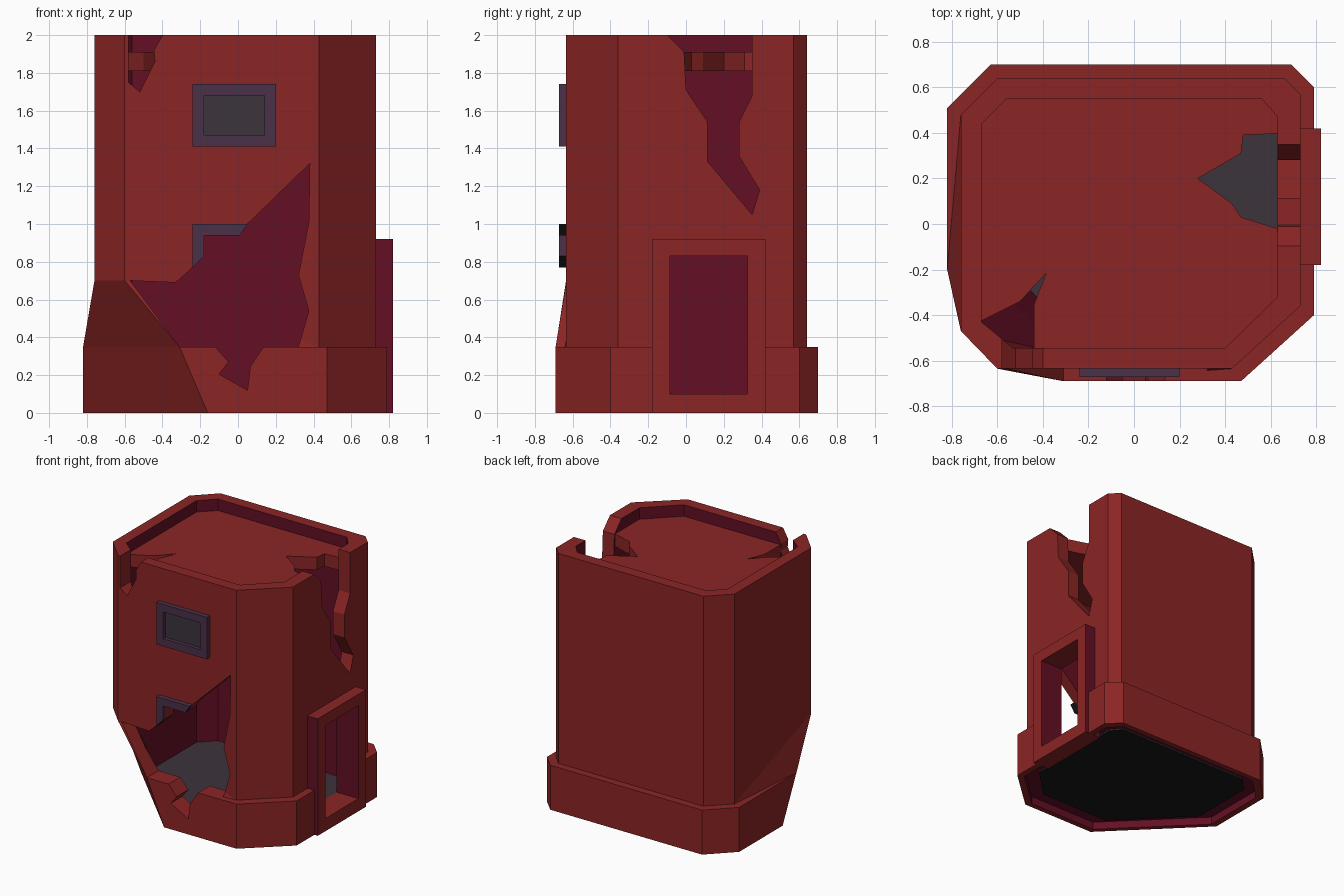
import bpy, bmesh

if "Cube" in bpy.data.objects:
    bpy.data.objects.remove(bpy.data.objects["Cube"])


def material(name, rgb):
    m = bpy.data.materials.new(name)
    m.diffuse_color = (*rgb, 1)
    m.use_nodes = True
    m.node_tree.nodes["Principled BSDF"].inputs["Base Color"].default_value = m.diffuse_color
    return m


RED = material("red_plaster", (.26, .018, .018))
MAROON = material("maroon_interior", (.127, .0048, .0176))
PURPLE = material("purple_frame", (.069, .031, .065))
GREY = material("dark_grey", (.045, .034, .045))
BLACK = material("black", (.009, .0085, .010))


def finish(name, bm, mats):
    bmesh.ops.remove_doubles(bm, verts=bm.verts, dist=1e-5)
    bmesh.ops.recalc_face_normals(bm, faces=bm.faces)
    me = bpy.data.meshes.new(name)
    bm.to_mesh(me)
    bm.free()
    for m in mats:
        me.materials.append(m)
    ob = bpy.data.objects.new(name, me)
    bpy.context.collection.objects.link(ob)
    return ob


def loft(name, rings, mats, slots=None, cyclic=True, split=None):
    """Join rings of 3D points; slots gives the material of each band."""
    bm = bmesh.new()
    vs = [[bm.verts.new(p) for p in r] for r in rings]
    n, k = len(rings[0]), len(rings)
    for j in range(k if cyclic else k - 1):
        lo, hi = vs[j], vs[(j + 1) % k]
        for i in range(n):
            a, b, c, d = lo[i], lo[(i + 1) % n], hi[(i + 1) % n], hi[i]
            if j == split and i in (1, 7):
                parts = [(a, b, c), (a, c, d)] if i == 7 else [(a, b, d), (b, c, d)]
            else:
                parts = [(a, b, c, d)]
            for p in parts:
                bm.faces.new(p).material_index = slots[j] if slots else 0
    if not cyclic:
        bm.faces.new(vs[0])
        bm.faces.new(vs[-1])
    return finish(name, bm, mats)


def prism(name, pts, axis, lo, hi, mats):
    """Extrude a 2D outline along an axis."""
    def place(p, t):
        return {'x': (t, *p), 'y': (p[0], t, p[1]), 'z': (*p, t)}[axis]
    return loft(name, [[place(p, t) for p in pts] for t in (lo, hi)], mats, cyclic=False)


def rect(x0, x1, y0, y1):
    return [(x0, y0), (x1, y0), (x1, y1), (x0, y1)]


def cut(ob, *cutters):
    bpy.context.view_layer.objects.active = ob
    for c in cutters:
        m = ob.modifiers.new("cut", 'BOOLEAN')
        m.operation, m.solver, m.object = 'DIFFERENCE', 'EXACT', c
        bpy.ops.object.modifier_apply(modifier=m.name)


def paint(ob, slot, rule):
    for p in ob.data.polygons:
        if rule(p):
            p.material_index = slot


def at(z, front_left, rest):
    return [(x, y, z) for x, y in front_left + rest[2:]]


# Plan outlines, starting at the front left corner
wall = [(-.76, -.47), (-.60, -.635), (.43, -.635), (.73, -.36),
        (.73, .57), (.66, .64), (-.60, .64), (-.76, .48)]
base = [(-.82, -.03), (-.16, -.69), (.47, -.69), (.79, -.40),
        (.79, .60), (.69, .70), (-.63, .70), (-.82, .51)]
inner = [(-.67, -.43), (-.53, -.545), (.40, -.545), (.63, -.32),
         (.63, .47), (.56, .55), (-.56, .55), (-.67, .44)]
pocket = [(x * .94, y * .94) for x, y in base]
low = [(-.82, -.20), (-.31, -.69)]
floor_corner = [(-.67, -.06), (-.19, -.545)]

# Tower shell with plinth, undercut corner and hollow inside
shell = loft("tower_walls", [
    at(0, base[:2], base), at(.35, low, base), at(.35, low, wall),
    at(.7, wall[:2], wall), at(2, wall[:2], wall), at(2, inner[:2], inner),
    at(.7, inner[:2], inner), at(.35, [(-.67, -.21), (-.34, -.545)], inner),
    at(.06, floor_corner, inner), at(.06, pocket[:2], pocket), at(0, pocket[:2], pocket)],
    [RED, MAROON], [0, 0, 0, 0, 0, 1, 1, 1, 1, 1, 0], split=2)

# Floor and roof slabs, slightly sunk into the walls
floor_pts = [(x * 1.02, y * 1.02) for x, y in floor_corner + inner[2:]]
floor = prism("floor", floor_pts, 'z', .05, .10, [GREY, BLACK])
paint(floor, 1, lambda p: p.normal.z < -.5)
roof = prism("roof_slab", [(x * 1.005, y * 1.005) for x, y in inner], 'z', 1.81, 1.91, [RED])

# Cutters for the damage and doorway
front_hole = prism("front_hole_cutter", [
    (-.57, .70), (-.33, .69), (-.24, .77), (-.18, .83), (-.18, .94), (.01, .94),
    (.05, 1.0), (.38, 1.32), (.375, 1.01), (.32, .73), (.375, .54), (.32, .35),
    (.135, .35), (.065, .245), (.05, .12), (-.10, .205), (-.05, .27), (-.12, .35),
    (-.31, .35)], 'y', -1, -.42, [RED])
right_crack = prism("right_crack_cutter", [
    (-.195, 2.1), (-.01, 1.91), (0, 1.71), (.115, 1.54), (.115, 1.33), (.35, 1.05),
    (.39, 1.18), (.28, 1.36), (.28, 1.54), (.35, 1.68), (.35, 2.1)], 'x', .5, .9, [RED])
corner_crack = prism("corner_crack_cutter", [
    (-.58, 2.1), (-.58, 1.75), (-.52, 1.70), (-.44, 1.86), (-.445, 1.92),
    (-.40, 2.0), (-.40, 2.1)], 'y', -.9, -.45, [RED])
roof_hole_right = prism("roof_hole_cutter_right", [
    (.7, -.03), (.63, -.02), (.47, .03), (.43, .09), (.28, .20), (.47, .31),
    (.48, .39), (.7, .40)], 'z', 1.7, 2.05, [RED])
roof_hole_corner = prism("roof_hole_cutter_corner", [
    (-.385, -.215), (-.5, -.34), (-.67, -.425), (-.7, -.6), (-.44, -.6),
    (-.44, -.355)], 'z', 1.7, 2.05, [RED])
doorway = prism("doorway_cutter", rect(-.085, .325, .10, .83), 'x', .5, .95, [RED, MAROON])
paint(doorway, 1, lambda p: abs(p.normal.y) > .9)

# Door frame with darker sides
door = prism("door_frame", rect(-.18, .42, 0, .92), 'x', .68, .82, [RED, MAROON])
cut(door, doorway)
paint(door, 1, lambda p: abs(p.normal.y) > .9)


# Window frames
def window(name, z):
    out, hole = rect(-.24, .20, z, z + .33), rect(-.18, .14, z + .06, z + .27)
    rings = [[(x, y, h) for x, h in r] for r, y in
             ((out, -.60), (out, -.672), (hole, -.672), (hole, -.60))]
    return loft(name, rings, [PURPLE, BLACK])


window("upper_window_frame", 1.41)
prism("upper_window_pane", rect(-.19, .15, 1.46, 1.69), 'y', -.643, -.634, [GREY])
lower = window("lower_window_frame", .67)
cut(lower, front_hole)
paint(lower, 1, lambda p: max(abs(c) for c in p.normal) < .95)

cut(shell, front_hole, right_crack, corner_crack, doorway)
cut(roof, roof_hole_right, roof_hole_corner)
for c in (front_hole, right_crack, corner_crack, roof_hole_right, roof_hole_corner, doorway):
    bpy.data.objects.remove(c)
